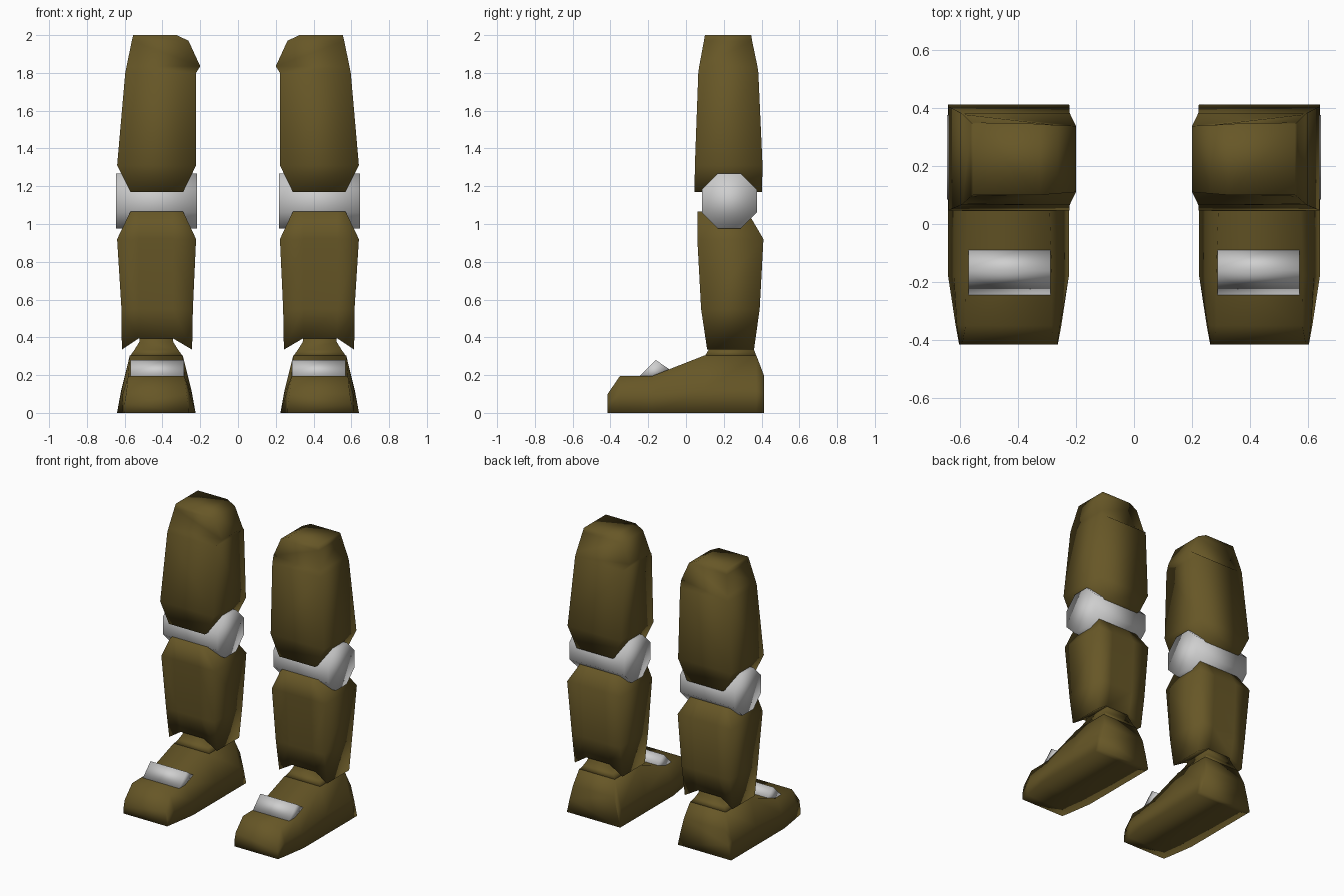
import bpy, bmesh, math

if "Cube" in bpy.data.objects:
    bpy.data.objects.remove(bpy.data.objects["Cube"])

CX = 0.4325  # centre line of one leg


def material(name, rgb):
    m = bpy.data.materials.new(name)
    m.diffuse_color = (*rgb, 1)
    m.use_nodes = True
    m.node_tree.nodes["Principled BSDF"].inputs["Base Color"].default_value = m.diffuse_color
    return m


BROWN = material("olive_brown", (0.135, 0.095, 0.02))
GREY = material("light_grey", (0.62, 0.62, 0.62))


def loft(name, rings, mat, strips=False):
    """Skin closed rings of points, cap both ends, mirror to the other leg."""
    bm = bmesh.new()
    vs = [[bm.verts.new(p) for p in r] for r in rings]
    n = len(vs[0])
    for a, b in zip(vs, vs[1:]):
        for i in range(n):
            j = (i + 1) % n
            bm.faces.new((a[i], a[j], b[j], b[i]))
    for ring in (vs[0], vs[-1]):
        if strips:  # cap made of bands joining the front and back edges
            for i in range(n // 2 - 1):
                bm.faces.new((ring[i], ring[i + 1], ring[n - 2 - i], ring[n - 1 - i]))
        else:
            bm.faces.new(ring)
    bmesh.ops.recalc_face_normals(bm, faces=bm.faces)
    for f in bm.faces:
        f.smooth = True
    me = bpy.data.meshes.new(name)
    bm.to_mesh(me)
    bm.free()
    me.materials.append(mat)
    ob = bpy.data.objects.new(name, me)
    bpy.context.collection.objects.link(ob)
    mod = ob.modifiers.new("other_leg", "MIRROR")
    mod.use_mirror_merge = False
    return ob


def box_ring(z, x0, x1, y0, y1, inset=0.0):
    """Rectangle at height z; inset narrows the inner side."""
    return [(x0, y0 + inset, z), (x1, y0, z), (x1, y1, z), (x0, y1 - inset, z)]


# Thigh: tapered box with a bulge at the inner hip
loft("thigh", [
    box_ring(1.17, 0.29, 0.57, 0.045, 0.402),
    box_ring(1.31, 0.222, 0.64, 0.047, 0.405),
    box_ring(1.80, 0.222, 0.597, 0.065, 0.383),
    box_ring(1.835, 0.20, 0.59, 0.07, 0.378, 0.04),
    box_ring(1.97, 0.262, 0.562, 0.095, 0.35, 0.01),
    box_ring(2.00, 0.325, 0.555, 0.10, 0.345),
], BROWN)

# Knee: octagonal bar across the leg
R = 0.146 / math.cos(math.pi / 8)
loft("knee", [
    [(x, 0.23 + R * math.cos(a), 1.122 + R * math.sin(a))
     for a in [math.pi / 8 + k * math.pi / 4 for k in range(8)]]
    for x in (0.218, 0.645)], GREY)


def calf_ring(z, x0, x1, y0, y1, arch=0.0):
    """Rectangle with two middle columns, raised by arch."""
    m0, m1 = max(x0, 0.345), min(x1, 0.525)
    front = [(x0, y0, z), (m0, y0, z + arch), (m1, y0, z + arch), (x1, y0, z)]
    return front + [(x, y1, h) for x, _, h in reversed(front)]


# Calf: tapered box with an arched lower hem
loft("calf", [
    calf_ring(0.335, 0.243, 0.615, 0.112, 0.36, 0.06),
    calf_ring(0.55, 0.239, 0.617, 0.08, 0.39),
    calf_ring(0.92, 0.222, 0.64, 0.06, 0.41),
    calf_ring(1.065, 0.29, 0.57, 0.06, 0.325),
], BROWN, strips=True)


def foot_ring(y, bottom, mid, mid_z, top, top_z):
    """Cross-section from half widths at the sole, side and top."""
    half = [(bottom, 0), (mid, mid_z), (top, top_z)]
    return ([(CX + w, y, z) for w, z in half]
            + [(CX - w, y, z) for w, z in reversed(half)])


# Foot: boot shape from toe to heel
loft("foot", [
    foot_ring(-0.415, 0.170, 0.168, 0.05, 0.160, 0.10),
    foot_ring(-0.35, 0.182, 0.178, 0.10, 0.148, 0.195),
    foot_ring(-0.18, 0.208, 0.188, 0.10, 0.150, 0.195),
    foot_ring(0.10, 0.208, 0.186, 0.12, 0.140, 0.305),
    foot_ring(0.372, 0.208, 0.186, 0.12, 0.140, 0.305),
    foot_ring(0.412, 0.208, 0.186, 0.10, 0.160, 0.20),
], BROWN)

# Ankle: narrow neck rising into the calf
loft("ankle", [
    box_ring(0.30, CX - 0.14, CX + 0.14, 0.10, 0.373),
    box_ring(0.335, CX - 0.115, CX + 0.115, 0.12, 0.36),
    box_ring(0.375, CX - 0.09, CX + 0.09, 0.13, 0.35),
    box_ring(0.42, CX - 0.085, CX + 0.085, 0.14, 0.34),
], BROWN)

# Strap: wedge across the instep
loft("foot_strap", [
    [(x, -0.245, 0.195), (x, -0.16, 0.28), (x, -0.09, 0.232), (x, -0.14, 0.18)]
    for x in (0.287, 0.57)], GREY)
